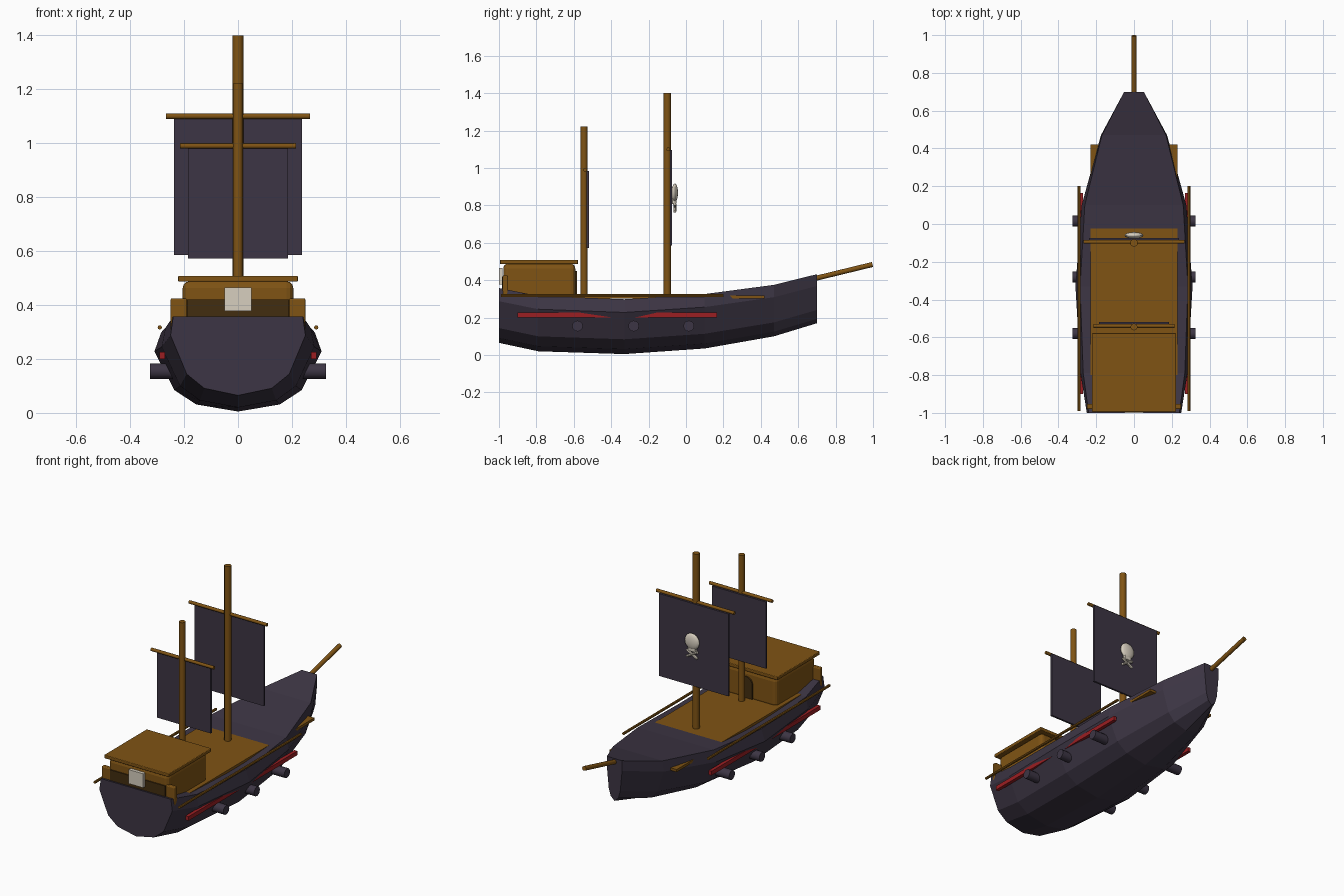
import bpy, bmesh, math
from mathutils import Vector

if "Cube" in bpy.data.objects:
    bpy.data.objects.remove(bpy.data.objects["Cube"])


def mat(name, rgb):
    m = bpy.data.materials.new(name)
    m.diffuse_color = (*rgb, 1)
    m.use_nodes = True
    m.node_tree.nodes["Principled BSDF"].inputs["Base Color"].default_value = m.diffuse_color
    return m


DARK = mat("dark_purple", (0.046, 0.036, 0.058))
WOOD = mat("brown_wood", (0.215, 0.088, 0.007))
DOOR = mat("dark_brown", (0.055, 0.026, 0.005))
RED = mat("red", (0.33, 0.013, 0.016))
BONE = mat("bone_white", (0.68, 0.62, 0.52))


def add(name, bm, material, smooth=False):
    bmesh.ops.recalc_face_normals(bm, faces=bm.faces)
    me = bpy.data.meshes.new(name)
    bm.to_mesh(me)
    bm.free()
    me.materials.append(material)
    ob = bpy.data.objects.new(name, me)
    bpy.context.collection.objects.link(ob)
    if smooth:
        bpy.ops.object.select_all(action='DESELECT')
        ob.select_set(True)
        bpy.context.view_layer.objects.active = ob
        bpy.ops.object.shade_smooth_by_angle(angle=math.radians(40))
    return ob


def box(name, x, y, z, material, bevel=0):
    """Box from (min, max) pairs."""
    bm = bmesh.new()
    bmesh.ops.create_cube(bm, size=1)
    for v in bm.verts:
        v.co = Vector([(a + b) / 2 + c * (b - a) for c, (a, b) in zip(v.co, (x, y, z))])
    ob = add(name, bm, material)
    if bevel:
        m = ob.modifiers.new("bevel", 'BEVEL')
        m.width, m.segments = bevel, 3
    return ob


def rod(name, a, b, r, material, sides=12):
    """Cylinder between two points."""
    a, b = Vector(a), Vector(b)
    bm = bmesh.new()
    bmesh.ops.create_cone(bm, cap_ends=True, segments=sides, radius1=r, radius2=r, depth=(b - a).length)
    rot = (b - a).to_track_quat('Z', 'Y').to_matrix()
    for v in bm.verts:
        v.co = rot @ v.co + (a + b) / 2
    return add(name, bm, material, True)


# Hull: lofted sections (y, half width, top width ratio, keel z, top z)
sections = [(-1.0, 0.25, 0.96, 0.065, 0.358), (-0.79, 0.283, 0.95, 0.02, 0.316),
            (-0.33, 0.31, 0.92, 0.005, 0.298), (0.1, 0.277, 0.94, 0.035, 0.326),
            (0.47, 0.175, 0.97, 0.1, 0.375), (0.7, 0.052, 1.0, 0.17, 0.432)]
bm = bmesh.new()
rings = []
for y, w, t, z0, z1 in sections:
    half = [(t, 1), (1, 0.76), (0.76, 0.27), (0.5, 0.09)]
    pts = half + [(0, 0)] + [(-a, b) for a, b in reversed(half)]
    rings.append([bm.verts.new((a * w, y, z0 + b * (z1 - z0))) for a, b in pts])
for r0, r1 in zip(rings, rings[1:]):
    for i in range(9):
        j = (i + 1) % 9
        bm.faces.new((r0[i], r0[j], r1[j], r1[i]))
bm.faces.new(rings[0])
bm.faces.new(rings[-1])
add("hull", bm, DARK)

# Deck, its fore corners poke through the hull sides
box("deck", (-0.23, 0.23), (-0.99, 0.42), (0.302, 0.318), WOOD)

# Cabin, roof, stern panel and window
box("cabin", (-0.205, 0.205), (-0.977, -0.592), (0.3, 0.488), WOOD, 0.025)
box("cabin_roof", (-0.222, 0.222), (-0.995, -0.577), (0.487, 0.508), WOOD, 0.004)
box("stern_panel", (-0.19, 0.19), (-0.984, -0.975), (0.32, 0.42), DOOR)
box("stern_window", (-0.05, 0.05), (-1.0, -0.98), (0.378, 0.465), BONE)

# Arched cabin door
bm = bmesh.new()
arch = [(-0.045, 0.318), (0.045, 0.318)]
arch += [(0.045 * math.cos(i * math.pi / 8), 0.405 + 0.045 * math.sin(i * math.pi / 8)) for i in range(9)]
face = bm.faces.new([bm.verts.new((x, -0.593, z)) for x, z in arch])
ext = bmesh.ops.extrude_face_region(bm, geom=[face])
for v in ext["geom"]:
    if isinstance(v, bmesh.types.BMVert):
        v.co.y += 0.009
add("cabin_door", bm, DOOR)

# Parts repeated on both sides
for s, side in ((-1, "left"), (1, "right")):
    def xs(a, b):
        return tuple(sorted((s * a, s * b)))
    box("stern_post_" + side, xs(0.19, 0.25), (-0.98, -0.952), (0.3, 0.425), WOOD, 0.006)
    rod("rail_" + side, (s * 0.29, -0.99, 0.317), (s * 0.29, 0.2, 0.317), 0.008, WOOD, 8)
    box("red_stripe_" + side, xs(0.27, 0.291), (-0.9, 0.165), (0.2, 0.226), RED)
    for i, y in enumerate((-0.58, -0.28, 0.015)):
        rod(f"cannon_{side}_{i + 1}", (s * 0.2, y, 0.155), (s * 0.326, y, 0.155), 0.029, DARK)

# Masts, yards and sails: y, top, radius, yard z, yard half length, sail half width, sail bottom
for name, y, top, r, yz, yl, sw, sb in (("main", -0.1, 1.4, 0.02, 1.1, 0.267, 0.238, 0.585),
                                       ("rear", -0.545, 1.222, 0.0185, 0.99, 0.215, 0.185, 0.572)):
    rod(name + "_mast", (0, y, 0.3), (0, y, top), r, WOOD)
    rod(name + "_yard", (-yl, y + 0.005, yz), (yl, y + 0.005, yz), 0.01, WOOD, 10)
    box(name + "_sail", (-sw, sw), (y + 0.014, y + 0.026), (sb, yz - 0.005), DARK)

# Bowsprit
rod("bowsprit", (0, 0.66, 0.402), (0, 0.997, 0.484), 0.0135, WOOD)

# Sail emblem: flattened ball over crossed bars
bm = bmesh.new()
bmesh.ops.create_uvsphere(bm, u_segments=16, v_segments=10, radius=1)
for v in bm.verts:
    v.co = Vector((v.co.x * 0.05, v.co.y * 0.017 - 0.06, v.co.z * 0.05 + 0.867))
add("emblem_ball", bm, BONE, True)
box("emblem_jaw", (-0.024, 0.024), (-0.074, -0.052), (0.806, 0.84), BONE, 0.004)
for s in (-1, 1):
    rod("emblem_bar", (-0.036 * s, -0.06, 0.768), (0.036 * s, -0.06, 0.808), 0.008, BONE, 8)
